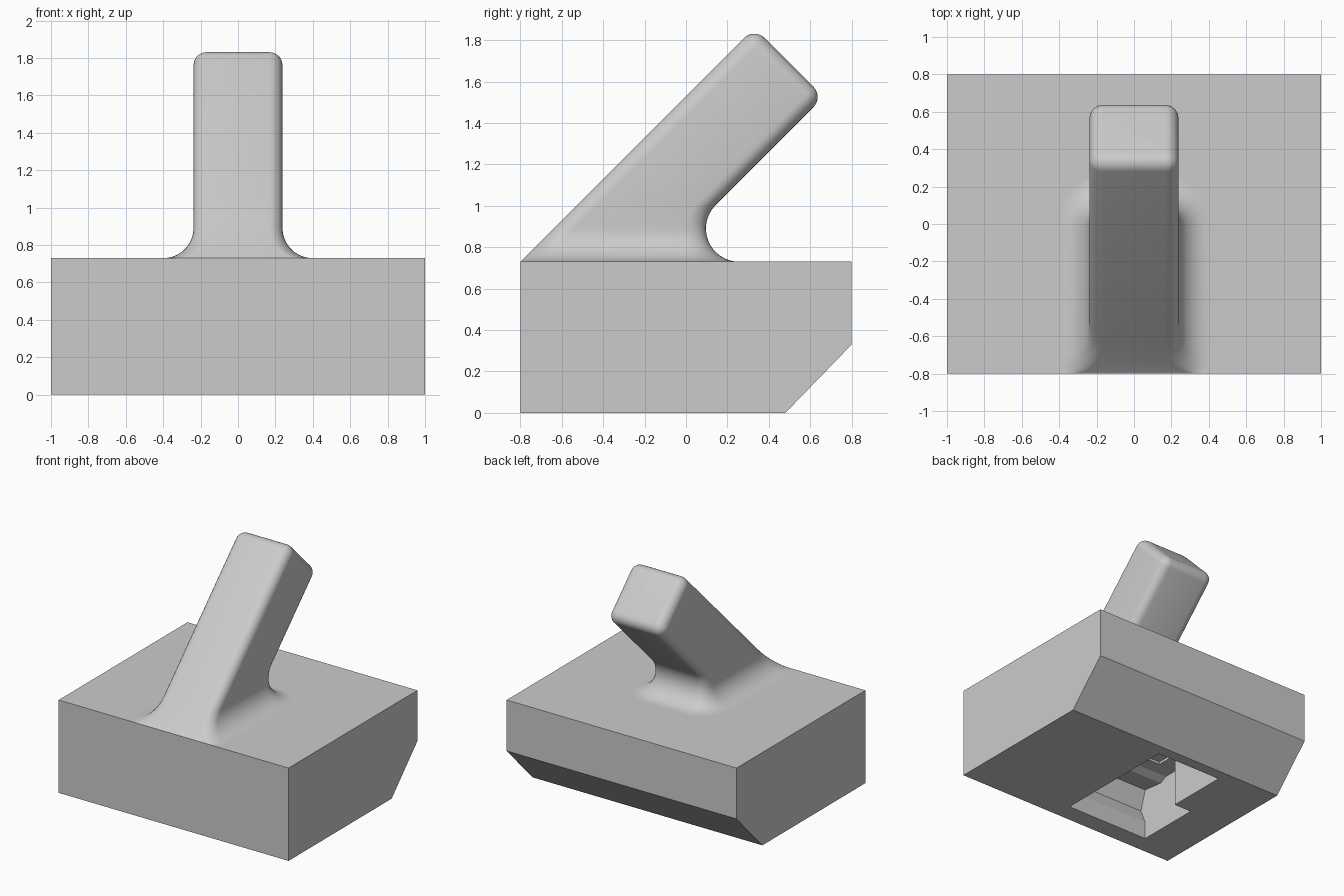
import bpy, bmesh, math
from mathutils import Vector

cube = bpy.data.objects.get("Cube")
if cube:
    bpy.data.objects.remove(cube, do_unlink=True)

GREY = (0.6, 0.6, 0.6, 1)
mat = bpy.data.materials.new("plain grey")
mat.use_nodes = True
mat.diffuse_color = GREY
mat.node_tree.nodes["Principled BSDF"].inputs["Base Color"].default_value = GREY


def finish(name, bm):
    bmesh.ops.recalc_face_normals(bm, faces=bm.faces)
    mesh = bpy.data.meshes.new(name)
    bm.to_mesh(mesh)
    bm.free()
    mesh.materials.append(mat)
    obj = bpy.data.objects.new(name, mesh)
    bpy.context.collection.objects.link(obj)
    return obj


def loft(name, rings):
    """Skin a list of closed rings and cap both ends."""
    bm = bmesh.new()
    loops = [[bm.verts.new(p) for p in ring] for ring in rings]
    for a, b in zip(loops, loops[1:]):
        for i in range(len(a)):
            j = (i + 1) % len(a)
            bm.faces.new((a[i], a[j], b[j], b[i]))
    bm.faces.new(loops[0])
    bm.faces.new(loops[-1])
    return finish(name, bm)


def extrude_x(name, profile, x0, x1):
    return loft(name, [[(x, y, z) for y, z in profile] for x in (x0, x1)])


# Block with a chamfered lower back edge
TOP = 0.73
block = extrude_x("base_block", [(-0.8, 0), (0.48, 0), (0.8, 0.33), (0.8, TOP), (-0.8, TOP)], -1, 1)

# Underside socket: a wide snap-in bay and a narrower bay behind it
bay = [(-0.65, -0.1), (-0.65, 0.14), (-0.7, 0.26), (-0.65, 0.42),
       (-0.47, 0.4), (-0.41, 0.43), (-0.12, 0.43), (-0.12, -0.1)]
rear = [(-0.3, -0.1), (-0.3, 0.45), (0.39, 0.45), (0.39, -0.1)]
cutters = [extrude_x("wide_bay_cutter", bay, -0.655, 0.085),
           extrude_x("rear_bay_cutter", rear, -0.5, 0.084)]
for cutter in cutters:
    cutter.hide_render = True
    mod = block.modifiers.new("socket", "BOOLEAN")
    mod.operation = "DIFFERENCE"
    mod.solver = "EXACT"
    mod.object = cutter
bpy.context.view_layer.update()
graph = bpy.context.evaluated_depsgraph_get()
cut_mesh = bpy.data.meshes.new_from_object(block.evaluated_get(graph))
block.modifiers.clear()
block.data = cut_mesh
for cutter in cutters:
    bpy.data.objects.remove(cutter, do_unlink=True)

# Slanted handle, lofted from rounded rectangles
HALF, ROUND, BLEND = 0.238, 0.07, 0.16
ROOT2 = math.sqrt(2)
BACK = -0.13            # back line of the handle at block height


def section(w, front, back, front_r, back_r, steps=6):
    """Rounded rectangle; each radius is an (x, y) pair."""
    pts = []
    corners = [(1, 1, back, back_r), (-1, 1, back, back_r),
               (-1, -1, front, front_r), (1, -1, front, front_r)]
    for k, (sx, sy, edge, (rx, ry)) in enumerate(corners):
        for i in range(steps + 1):
            a = math.pi / 2 * (k + i / steps)
            pts.append((sx * (w - rx) + rx * math.cos(a), edge - sy * ry + ry * math.sin(a)))
    return pts


rings = []
# Foot flaring into the block with a concave fillet
FILLET_TOP = BLEND * (1 + math.sin(math.pi / 4))
centre = BLEND * (1 + ROOT2) + BACK
for i in range(17):
    a = math.radians(135) * i / 16
    h = BLEND * (1 - math.cos(a))
    grow = BLEND * (1 - math.sin(min(a, math.pi / 2)))
    back = centre - BLEND * math.sin(a)
    sec = section(HALF + grow, -0.8 + h, back, (ROUND, ROUND * ROOT2),
                  (ROUND + grow, ROUND * ROOT2 + grow))
    rings.append([(x, y, TOP + h) for x, y in sec])

# Shaft end, square to its axis, with rounded rim
axis = Vector((0, 1, 1)) / ROOT2
across = Vector((0, 1, -1)) / ROOT2
corner = Vector((0, 0.33, 1.86))
DEPTH = 0.67 / ROOT2
for i in range(8):
    a = math.pi / 2 * i / 7
    inset = ROUND * (1 - math.cos(a))
    r = max(ROUND - inset, 0.002)
    origin = corner - axis * ROUND * (1 - math.sin(a))
    sec = section(HALF - inset, inset, DEPTH - inset, (r, r), (r, r))
    rings.append([origin + across * v + Vector((x, 0, 0)) for x, v in sec])

handle = loft("slanted_handle", rings)
bpy.ops.object.select_all(action="DESELECT")
handle.select_set(True)
bpy.context.view_layer.objects.active = handle
bpy.ops.object.shade_smooth_by_angle(angle=math.radians(35))
